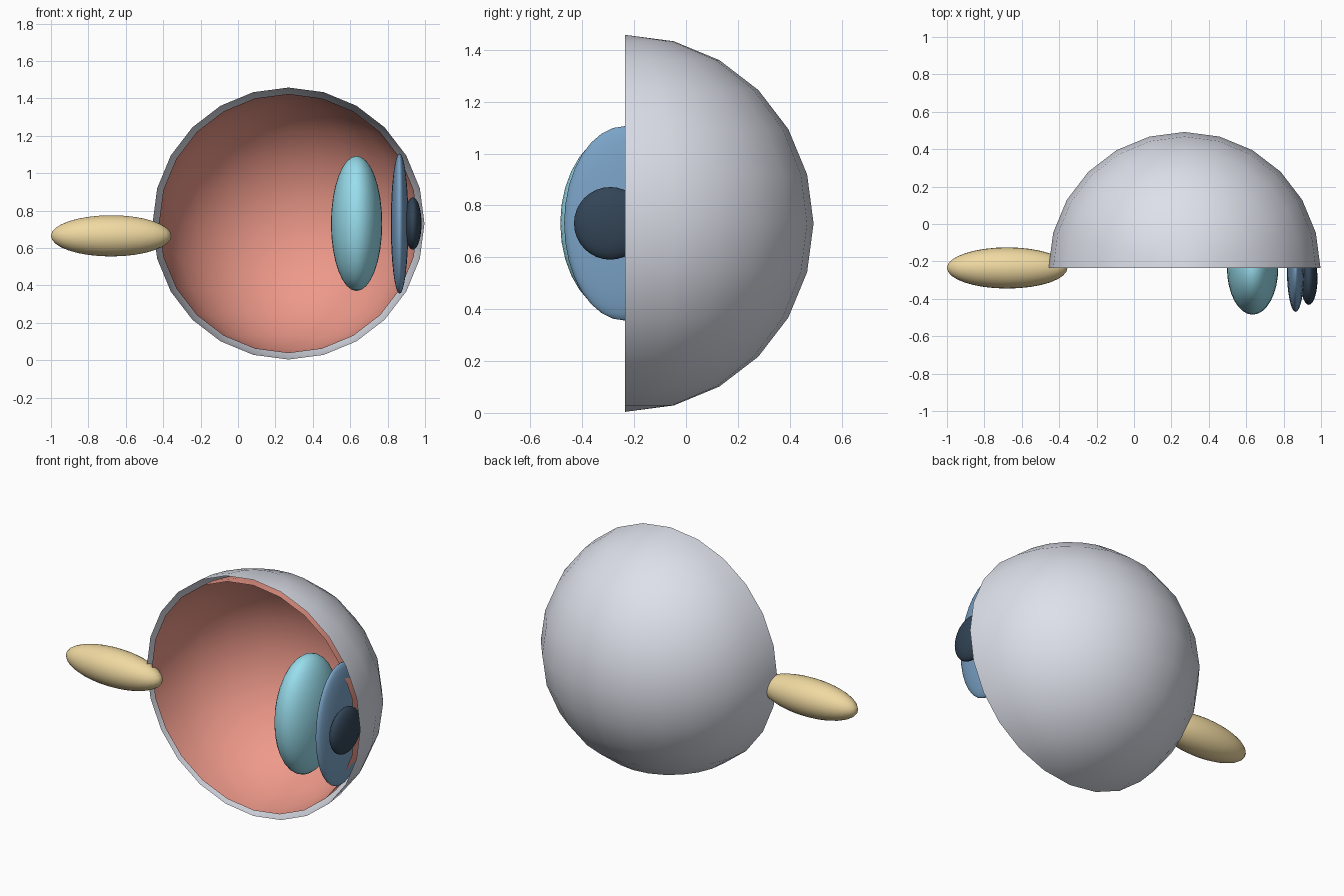
import bpy, bmesh

if "Cube" in bpy.data.objects:
    bpy.data.objects.remove(bpy.data.objects["Cube"])

CUT_Y = -0.235          # plane of the section
CENTRE = (0.27, CUT_Y, 0.731)


def lin(c):
    return c / 12.92 if c <= 0.04045 else ((c + 0.055) / 1.055) ** 2.4


def material(name, rgb):
    mat = bpy.data.materials.new(name)
    mat.diffuse_color = (*[lin(c) for c in rgb], 1)
    mat.use_nodes = True
    mat.node_tree.nodes["Principled BSDF"].inputs["Base Color"].default_value = mat.diffuse_color
    return mat


def ellipsoid(name, centre, half, rgb, segments=32, open_half=False, inward=False):
    """Smooth UV ellipsoid; open_half keeps only the shell behind the section."""
    bm = bmesh.new()
    bmesh.ops.create_uvsphere(bm, u_segments=segments, v_segments=segments // 2, radius=1)
    if open_half:
        front = [f for f in bm.faces if f.calc_center_median().y < 0]
        bmesh.ops.delete(bm, geom=front, context='FACES')
    bmesh.ops.scale(bm, vec=half, verts=bm.verts)
    if inward:
        bmesh.ops.reverse_faces(bm, faces=bm.faces)
    for f in bm.faces:
        f.smooth = True
    mesh = bpy.data.meshes.new(name)
    bm.to_mesh(mesh)
    bm.free()
    mesh.materials.append(material(name, rgb))
    obj = bpy.data.objects.new(name, mesh)
    obj.location = centre
    bpy.context.collection.objects.link(obj)
    return obj


# Outer and inner half shells of the eyeball
ellipsoid("outer_shell", CENTRE, (0.727,) * 3, (0.87, 0.88, 0.92), 24, open_half=True)
ellipsoid("inner_lining", CENTRE, (0.693,) * 3, (0.93, 0.60, 0.54), 24, open_half=True, inward=True)

# Lens, iris and pupil
ellipsoid("lens", (0.634, CUT_Y, 0.731), (0.137, 0.25, 0.361), (0.60, 0.87, 0.93))
ellipsoid("iris", (0.864, CUT_Y, 0.731), (0.047, 0.235, 0.375), (0.48, 0.64, 0.78))
ellipsoid("pupil", (0.935, -0.292, 0.731), (0.046, 0.14, 0.14), (0.20, 0.27, 0.34))

# Nerve at the back of the eye
ellipsoid("nerve", (-0.678, CUT_Y, 0.665), (0.322, 0.11, 0.11), (0.94, 0.85, 0.63))
